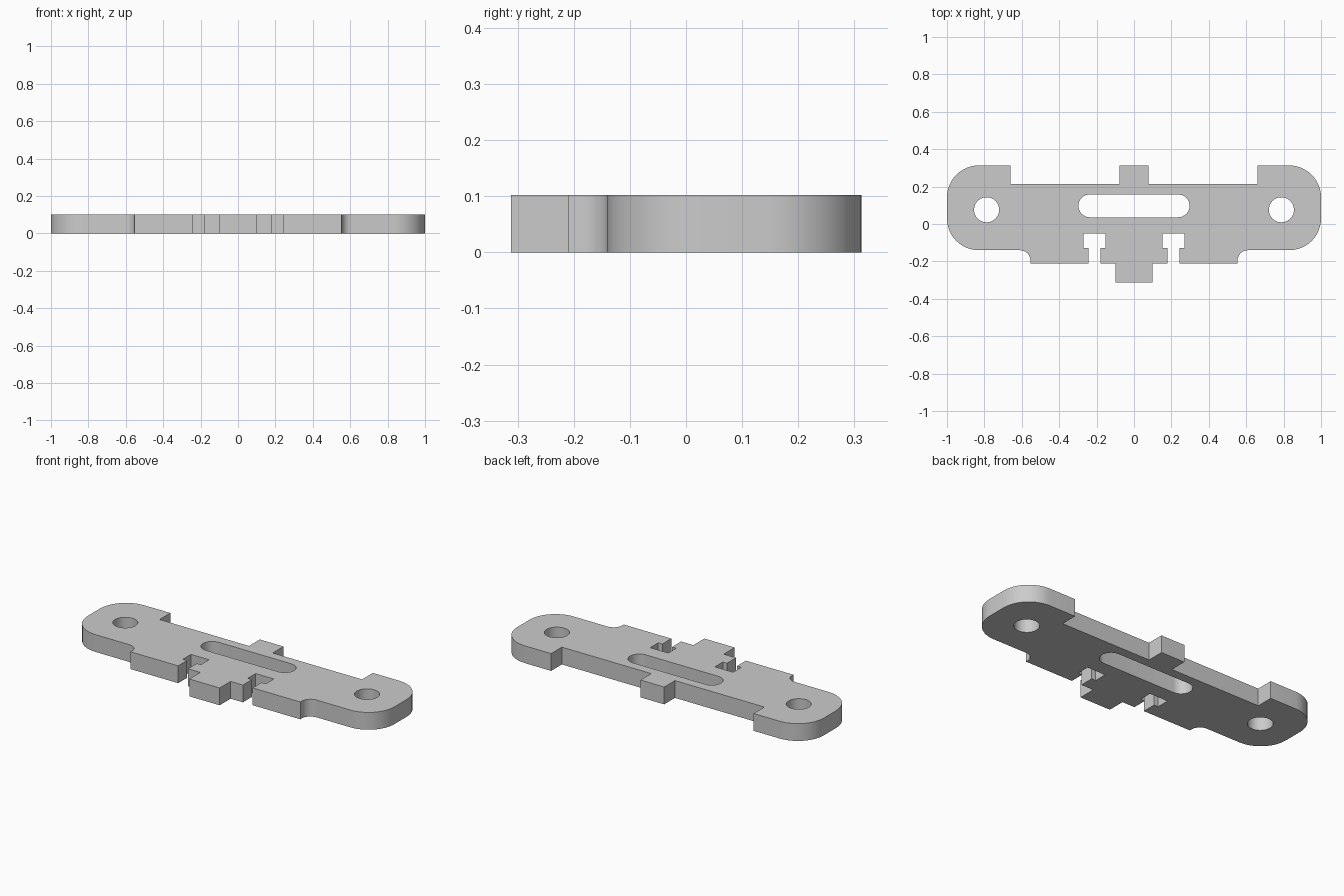
import bpy, bmesh
from math import sin, cos, pi, radians

THICK = 0.102

cube = bpy.data.objects.get("Cube")
if cube:
    bpy.data.objects.remove(cube, do_unlink=True)


def arc(cx, cy, r, start, end, steps=12):
    """Points on an arc, angles in degrees."""
    angles = [radians(start + (end - start) * i / steps) for i in range(steps + 1)]
    return [(cx + r * cos(a), cy + r * sin(a)) for a in angles]


def circle(cx, cy, r, steps=40):
    return arc(cx, cy, r, 0, 360, steps)[:-1]


def mirrored(points):
    return [(-x, y) for x, y in reversed(points)]


# Right half of the plate outline, from the back tab round to the front tab
corner = 0.17
half = [(0.077, 0.313), (0.077, 0.213), (0.66, 0.213), (0.66, 0.313)]
half += arc(1 - corner, 0.313 - corner, corner, 90, 0)       # back lug corner
half += arc(1 - corner, -0.14 + corner, corner, 0, -90)      # front lug corner
half += arc(0.61, -0.197, 0.057, 90, 180, 8)                 # fillet to the foot
half += [(0.553, -0.21), (0.243, -0.21)]
half += [(0.243, -0.127), (0.27, -0.127), (0.27, -0.052),    # T-shaped notch
         (0.152, -0.052), (0.152, -0.127), (0.179, -0.127)]
half += [(0.179, -0.21), (0.099, -0.21), (0.099, -0.312)]    # front tab
outline = half + mirrored(half)

# Long centre slot and the two bolt holes
slot_r = 0.061
slot_end = arc(0.297 - slot_r, 0.097, slot_r, 90, -90, 16)
slot = slot_end + mirrored(slot_end)
holes = [circle(side * 0.788, 0.076, 0.067) for side in (-1, 1)]

# Fill the flat profile and extrude it upward
bm = bmesh.new()
for loop in [outline, slot] + holes:
    verts = [bm.verts.new((x, y, 0)) for x, y in loop]
    for i, v in enumerate(verts):
        bm.edges.new((v, verts[i - 1]))
bmesh.ops.triangle_fill(bm, use_beauty=True, edges=bm.edges[:])
top = bmesh.ops.extrude_face_region(bm, geom=bm.faces[:], use_keep_orig=True)
bmesh.ops.translate(bm, vec=(0, 0, THICK),
                    verts=[g for g in top["geom"] if isinstance(g, bmesh.types.BMVert)])
bmesh.ops.recalc_face_normals(bm, faces=bm.faces[:])

mesh = bpy.data.meshes.new("mounting_plate")
bm.to_mesh(mesh)
bm.free()
plate = bpy.data.objects.new("mounting_plate", mesh)
bpy.context.collection.objects.link(plate)

# Plain grey finish
grey = bpy.data.materials.new("plain_grey")
grey.use_nodes = True
colour = (0.6, 0.6, 0.6, 1)
grey.diffuse_color = colour
grey.node_tree.nodes["Principled BSDF"].inputs["Base Color"].default_value = colour
mesh.materials.append(grey)

# Smooth the rounded walls, keep the rims sharp
bpy.ops.object.select_all(action="DESELECT")
plate.select_set(True)
bpy.context.view_layer.objects.active = plate
bpy.ops.object.shade_smooth_by_angle(angle=radians(30))
